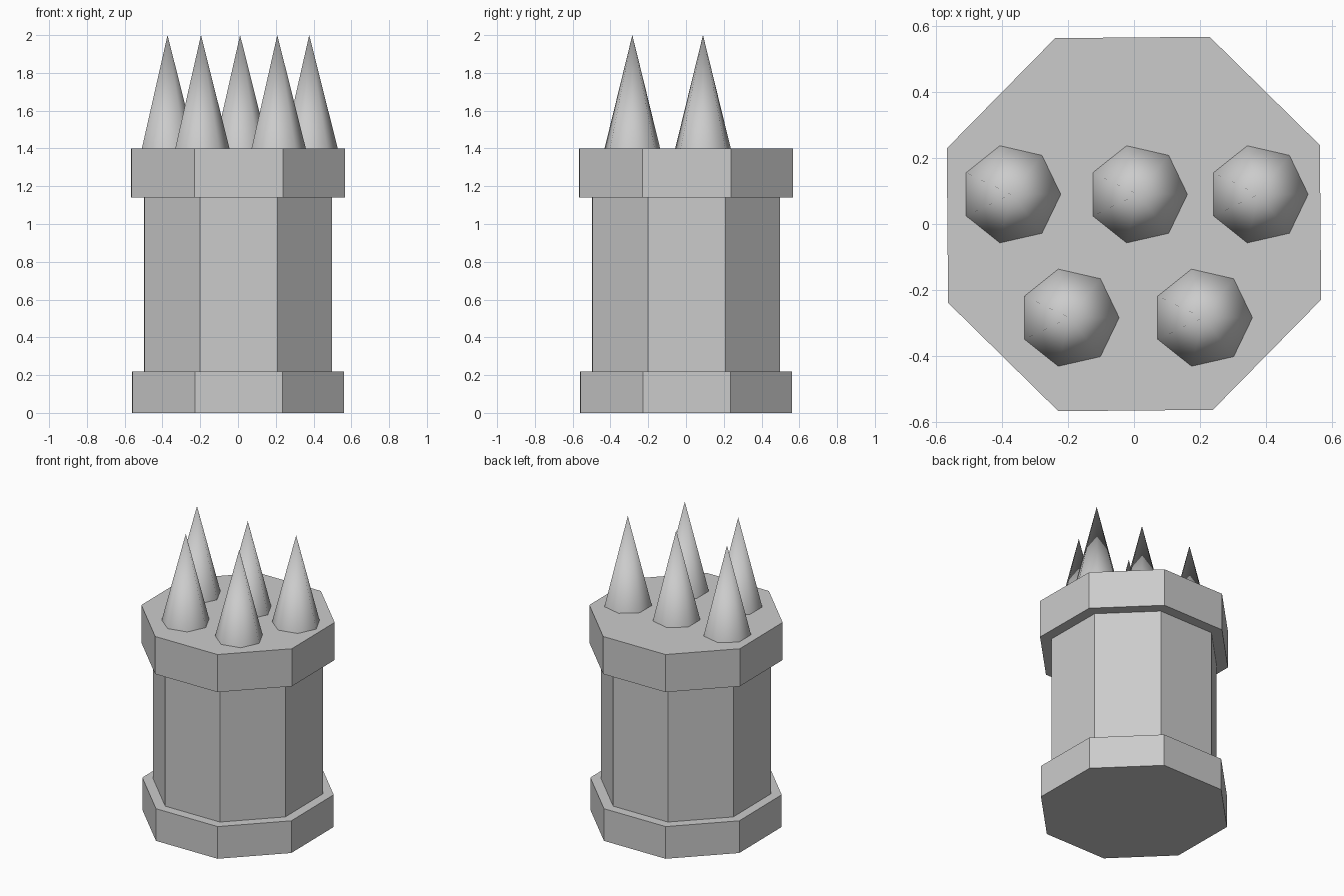
import bpy, math

if "Cube" in bpy.data.objects:
    bpy.data.objects.remove(bpy.data.objects["Cube"])


def prism(name, radius, z0, z1, fill='NGON'):
    """Eight-sided block, turned so its flats face the axes."""
    bpy.ops.mesh.primitive_cylinder_add(
        vertices=8, radius=radius, depth=z1 - z0, end_fill_type=fill,
        location=(0, 0, (z0 + z1) / 2))
    ob = bpy.context.object
    ob.name = name
    # primitive starts a vertex on +y; bring one to 23 degrees from +x
    ob.rotation_euler.z = math.radians(23)
    return ob


def spike(name, x, y):
    """Seven-sided smooth-shaded cone standing on the cap."""
    bpy.ops.mesh.primitive_cone_add(
        vertices=7, radius1=0.151, radius2=0, depth=0.6,
        end_fill_type='NOTHING', location=(x, y, 1.697))
    ob = bpy.context.object
    ob.name = name
    # point one corner along +x
    ob.rotation_euler.z = math.radians(-90)
    bpy.ops.object.shade_smooth()
    return ob


# Octagonal column
prism("base", 0.606, 0, 0.22)
prism("shaft", 0.538, 0.22, 1.14, 'NOTHING')
prism("cap", 0.612, 1.14, 1.397)

# Spikes: three in the back row, two in the front row
for i, x in enumerate((-0.373, 0.011, 0.377)):
    spike(f"back_spike_{i + 1}", x, 0.09)
for i, x in enumerate((-0.196, 0.208)):
    spike(f"front_spike_{i + 1}", x, -0.284)

# Bring tips to full height
for ob in bpy.data.objects:
    if "spike" in ob.name:
        ob.location.z = 1.70
    elif ob.name == "cap":
        ob.location.z = 1.27
